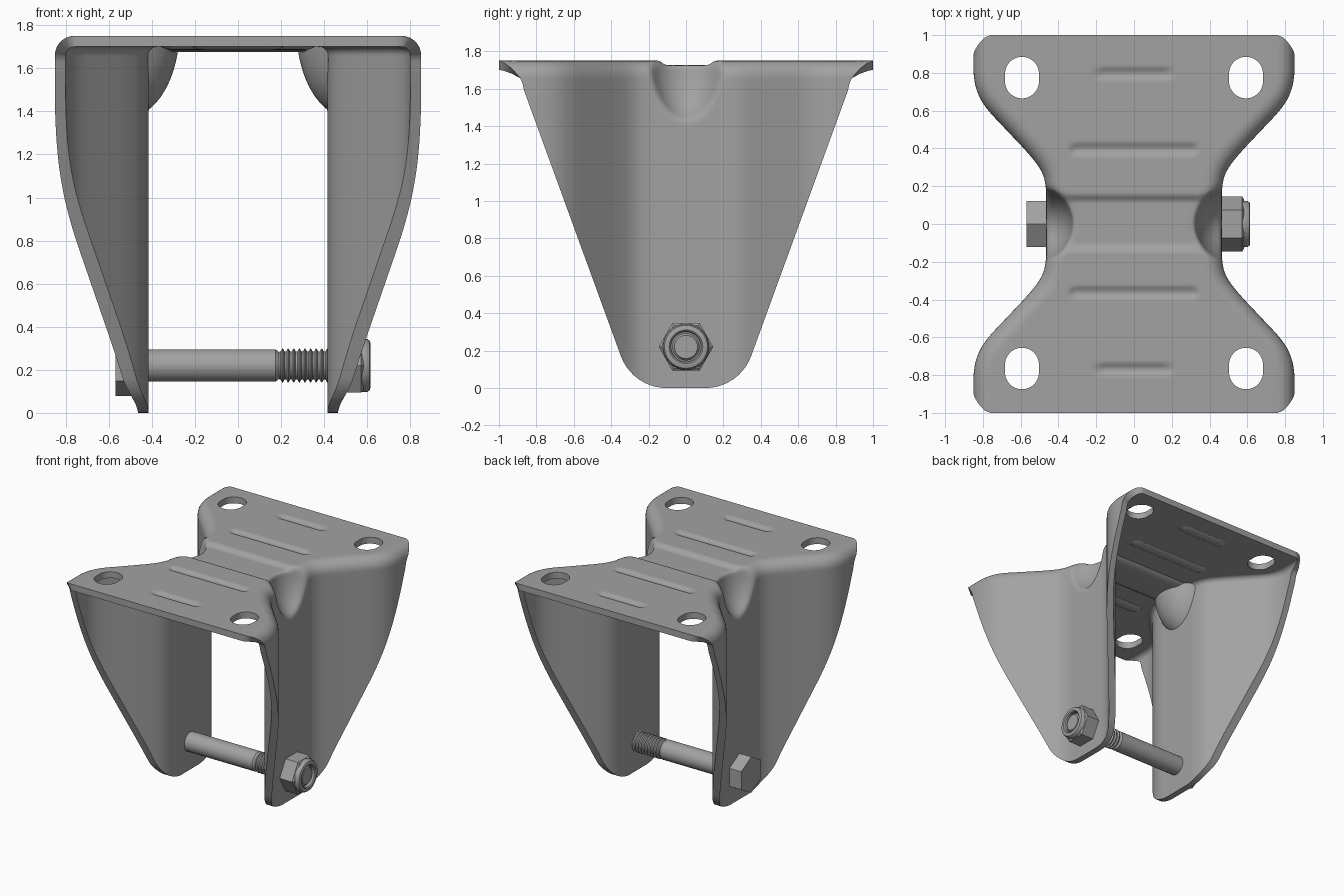
import bpy, bmesh, math
from mathutils import Vector

if "Cube" in bpy.data.objects:
    bpy.data.objects.remove(bpy.data.objects["Cube"])

TOP, R, THICK = 1.75, 0.09, 0.05
PLAN = [(0, .465), (.2, .465), (.28, .485), (.37, .555), (.61, .782), (.69, .83), (.78, .85), (1.2, .85)]
# side outline: flat bottom, round corner, slanted edge, rounded plate corner
ARC = [(.104 + .26 * math.sin(math.radians(a)), .26 - .26 * math.cos(math.radians(a))) for a in range(0, 71, 7)]
TRIM = [(0, 0)] + ARC + [(.862, 1.58), (.88, 1.65), (.93, 1.708), (.97, 1.737), (1, 1.75)]
RIBS = [(.795, .17), (.395, .31), (-.365, .31), (-.77, .17)]

grey = bpy.data.materials.new("dark_steel")
grey.diffuse_color = (.36, .36, .36, 1)
grey.use_nodes = True
grey.node_tree.nodes["Principled BSDF"].inputs["Base Color"].default_value = grey.diffuse_color


def lerp_table(table, v):
    for (a, fa), (b, fb) in zip(table, table[1:]):
        if v <= b + 1e-6:
            return fa + (fb - fa) * (v - a) / (b - a)
    return table[-1][1]


def half_width(y):
    return sum(lerp_table(PLAN, abs(abs(y) + k * .01)) for k in range(-4, 5)) / 9


def smooth(t):
    t = max(0, min(1, t))
    return t * t * (3 - 2 * t)


def half_section(y):
    """Points from plate centre, round the fold and down one wall."""
    w, zb = half_width(y), lerp_table(TRIM, abs(y))
    zb -= .02 * smooth((.87 - abs(y)) / .03)  # spare length, cut off later
    slope = (half_width(y + .01) - half_width(y - .01)) / .02
    rx = R * math.sqrt(1 + slope * slope)
    amax = math.acos(max(0, min(1, 1 - (TOP - zb) / R)))
    pts = [((w - rx) * k / 26, TOP, 1) for k in range(26)]
    for k in range(9):
        a = amax * k / 8
        pts.append((w - rx + rx * math.sin(a), TOP - R * (1 - math.cos(a)), math.cos(a)))
    drop = max(0, TOP - R - zb)
    for u in [.2 * k / 16 for k in range(1, 17)] + [.2 + .1 * k for k in range(1, 9)]:
        x, z = (w, TOP - R - drop * u) if drop else pts[-1][:2]
        pts.append((x, z, 0))
    return pts


def pressed(x, y, z, up):
    """Centre recess, ribs and corner dents pressed into the sheet."""
    z -= .024 * up * smooth((.155 - abs(y - .005)) / .045)
    for ry, hl in RIBS:
        d = math.hypot(max(0, abs(x) - hl), y - ry)
        z -= .015 * up * smooth((.04 - d) / .034)
    s = 1 if x > 0 else -1
    q = Vector(((abs(x) - .52) / .2, y / .2, (z - 1.79) / .37))
    near = q.length < 1.15
    if q.length < 1:
        d = Vector((-1 / .2, 0, -1 / .37))
        b, a, c = q.dot(d), d.dot(d), q.dot(q) - 1
        t = (-b + math.sqrt(b * b - a * c)) / a
        x, z = x - s * t, z - t
    return Vector((x, y, z)), near


def activate(ob):
    bpy.ops.object.select_all(action='DESELECT')
    ob.select_set(True)
    bpy.context.view_layer.objects.active = ob


def finish(name, bm):
    me = bpy.data.meshes.new(name)
    bm.to_mesh(me)
    bm.free()
    me.materials.append(grey)
    ob = bpy.data.objects.new(name, me)
    bpy.context.collection.objects.link(ob)
    activate(ob)
    return ob


def prism(bm, lo, hi):
    """Closed solid between two matching loops of points."""
    lo, hi = [[bm.verts.new(p) for p in loop] for loop in (lo, hi)]
    n = len(lo)
    faces = [bm.faces.new((lo[k], lo[(k + 1) % n], hi[(k + 1) % n], hi[k])) for k in range(n)]
    faces += [bm.faces.new(lo[::-1]), bm.faces.new(hi)]
    bmesh.ops.recalc_face_normals(bm, faces=faces)


def boolean(ob, bm, operation):
    cutter = finish("cutter", bm)
    cutter.hide_render = True
    mod = ob.modifiers.new("cut", 'BOOLEAN')
    mod.operation, mod.solver, mod.object = operation, 'EXACT', cutter
    activate(ob)
    bpy.ops.object.modifier_apply(modifier="cut")
    bpy.data.objects.remove(cutter)


def lathe(name, profile, n, turn=0):
    """Revolve (x, radius) points about the bolt axis."""
    bm = bmesh.new()
    rings = [[bm.verts.new((x, r * math.cos(turn + math.tau * k / n), .22 + r * math.sin(turn + math.tau * k / n)))
              for k in range(n)] for x, r in profile]
    for a, b in zip(rings, rings[1:]):
        for k in range(n):
            bm.faces.new((a[k], a[(k + 1) % n], b[(k + 1) % n], b[k]))
    bm.faces.new(rings[0])
    bm.faces.new(rings[-1])
    bmesh.ops.recalc_face_normals(bm, faces=bm.faces)
    finish(name, bm)
    bpy.ops.object.shade_smooth_by_angle(angle=math.radians(30))


# folded sheet-metal bracket
bm = bmesh.new()
rows, soft = [], []
N = 160
for i in range(N + 1):
    y = -1 + 2 * i / N
    half = half_section(y)
    row = []
    for x, z, up in [(-x, z, u) for x, z, u in reversed(half[1:])] + half:
        p, near = pressed(x, y, z, up)
        row.append(bm.verts.new(p))
        if near:
            soft.append(row[-1])
    rows.append(row)
for a, b in zip(rows, rows[1:]):
    for j in range(len(a) - 1):
        bm.faces.new((a[j], a[j + 1], b[j + 1], b[j]))
for _ in range(4):
    bmesh.ops.smooth_vert(bm, verts=soft, factor=.5, use_axis_x=True, use_axis_y=True, use_axis_z=True)
bmesh.ops.remove_doubles(bm, verts=bm.verts, dist=1e-4)
bracket = finish("bracket", bm)
sheet = bracket.modifiers.new("sheet", 'SOLIDIFY')
sheet.thickness, sheet.offset = THICK, -1
bpy.ops.object.modifier_apply(modifier="sheet")

# straight side trim of both walls
side = ARC + [(.862, 1.58), (.876, 1.618), (1.1, 1.618), (1.1, 1.9)]
side += [(-y, z) for y, z in reversed(side)]
bm = bmesh.new()
prism(bm, [(-1.2, y, z) for y, z in side], [(1.2, y, z) for y, z in side])
boolean(bracket, bm, 'INTERSECT')

# mounting slots
bm = bmesh.new()
for sx in (-1, 1):
    for cy in (.775, -.765):
        loop = []
        for k in range(32):
            a = math.tau * (k + .5) / 32
            loop.append((sx * .593 + .09 * math.cos(a), cy + math.copysign(.02, math.sin(a)) + .09 * math.sin(a)))
        prism(bm, [(x, y, 1.6) for x, y in loop], [(x, y, 1.85) for x, y in loop])
boolean(bracket, bm, 'DIFFERENCE')
bpy.ops.object.shade_smooth_by_angle(angle=math.radians(42))

# axle bolt with threaded end
shaft = [(-.5, .075), (.175, .075), (.19, .063)]
for k in range(15):
    x = .192 + k * .026
    shaft += [(x + .006, .066), (x + .013, .078), (x + .017, .078), (x + .024, .066)]
shaft += [(.59, .072), (.603, .062)]
lathe("axle_bolt", shaft, 40)

# hex head and lock nut
lathe("bolt_head", [(-.568, .142), (-.455, .142)], 6, math.pi / 2)
lathe("nut_body", [(.46, .146), (.572, .146), (.582, .132)], 6)
lathe("nut_collar", [(.57, .124), (.6, .122), (.611, .115), (.615, .105), (.615, .09), (.608, .082), (.585, .08)], 40)
